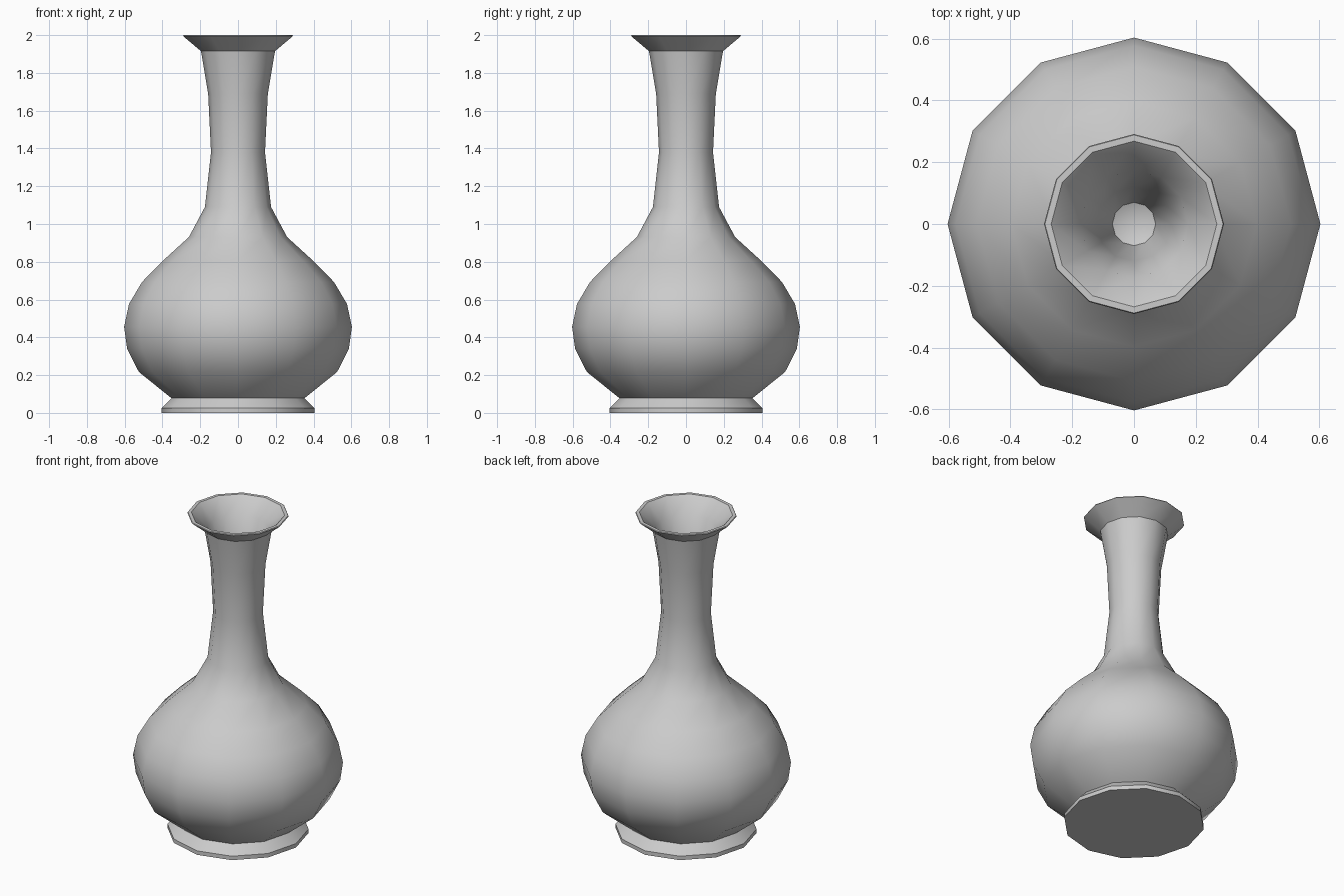
import bpy, bmesh, math

if "Cube" in bpy.data.objects:
    bpy.data.objects.remove(bpy.data.objects["Cube"])

SIDES = 12


def lathe(name, profile, angle=38):
    """Revolve (radius, height) points around z; radius 0 becomes a pole."""
    bm = bmesh.new()
    rings = []
    for r, z in profile:
        if r == 0:
            rings.append([bm.verts.new((0, 0, z))] * SIDES)
        else:
            rings.append([bm.verts.new((r * math.cos(i * math.tau / SIDES),
                                        r * math.sin(i * math.tau / SIDES), z))
                          for i in range(SIDES)])
    for a, b in zip(rings, rings[1:]):
        for i in range(SIDES):
            j = (i + 1) % SIDES
            bm.faces.new(list(dict.fromkeys((a[i], a[j], b[j], b[i]))))
    bmesh.ops.recalc_face_normals(bm, faces=bm.faces)
    mesh = bpy.data.meshes.new(name)
    bm.to_mesh(mesh)
    bm.free()
    obj = bpy.data.objects.new(name, mesh)
    bpy.context.collection.objects.link(obj)
    bpy.ops.object.select_all(action='DESELECT')
    obj.select_set(True)
    bpy.context.view_layer.objects.active = obj
    bpy.ops.object.shade_smooth_by_angle(angle=math.radians(angle))
    return obj


# Foot, round belly, neck and flared rim as one closed outline
foot = [(0, 0), (0.405, 0), (0.405, 0.025), (0.352, 0.078)]
belly = [(0.37, 0.092), (0.525, 0.217), (0.587, 0.34), (0.603, 0.455),
         (0.577, 0.577), (0.508, 0.693), (0.397, 0.806), (0.26, 0.931)]
neck = [(0.175, 1.09), (0.143, 1.38), (0.158, 1.69), (0.196, 1.915)]
rim = [(0.291, 1.995), (0.288, 2.0), (0.268, 2.0)]
# Hollow throat tapering down inside the neck
throat = [(0.175, 1.91), (0.12, 1.69), (0.07, 1.4), (0, 1.37)]

lathe("vase", foot + belly + neck + rim + throat)
